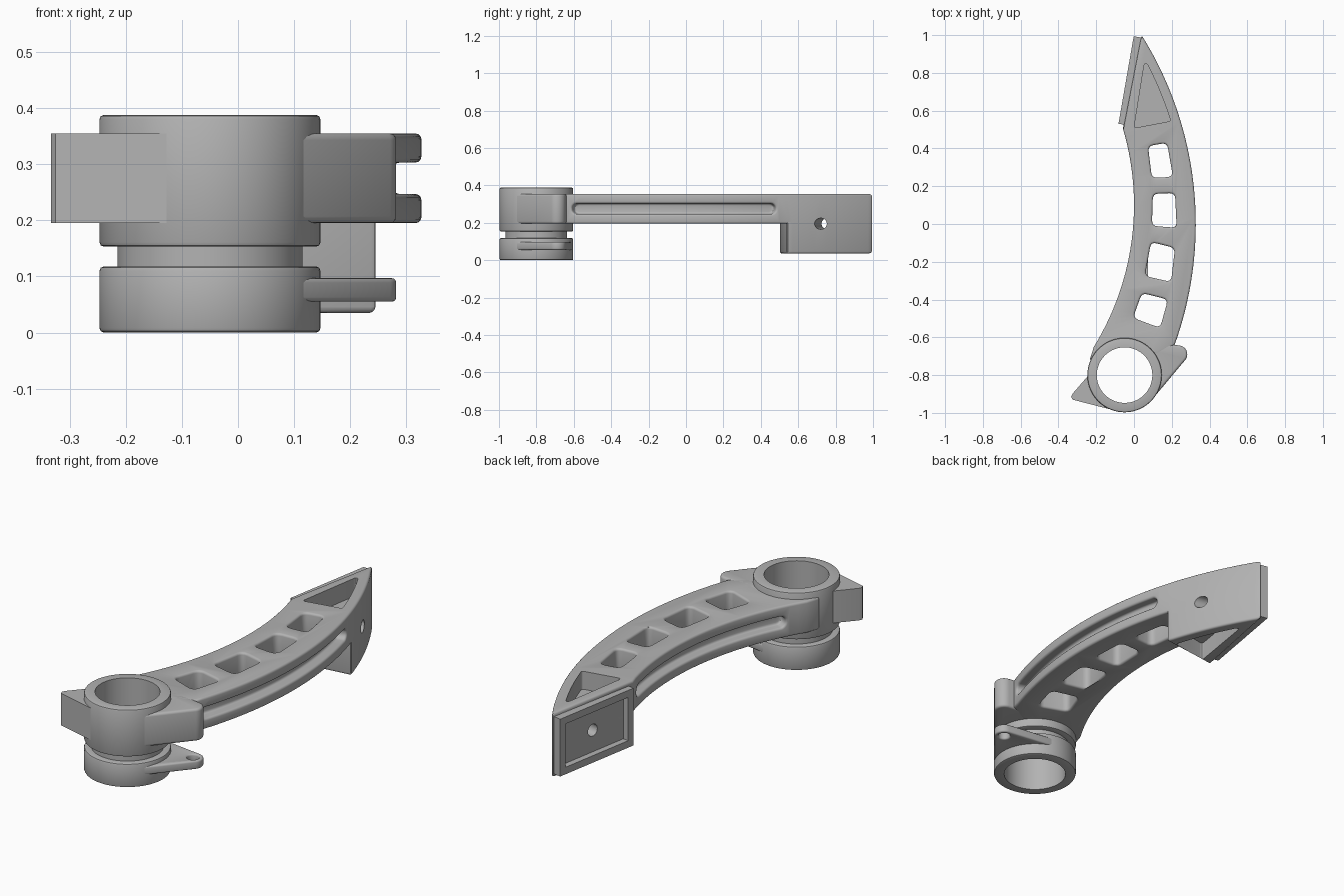
import bpy, bmesh, math
from mathutils import Vector

cube = bpy.data.objects.get("Cube")
if cube:
    bpy.data.objects.remove(cube, do_unlink=True)

grey = bpy.data.materials.new("plain grey")
grey.use_nodes = True
grey.diffuse_color = (0.45, 0.45, 0.45, 1)
grey.node_tree.nodes["Principled BSDF"].inputs["Base Color"].default_value = (0.45, 0.45, 0.45, 1)


# ---- helpers ----
def finish(name, bm):
    bmesh.ops.recalc_face_normals(bm, faces=bm.faces)
    mesh = bpy.data.meshes.new(name)
    bm.to_mesh(mesh)
    bm.free()
    ob = bpy.data.objects.new(name, mesh)
    bpy.context.collection.objects.link(ob)
    mesh.materials.append(grey)
    return ob


def raise_faces(bm, faces, dz):
    out = bmesh.ops.extrude_face_region(bm, geom=faces)["geom"]
    verts = [g for g in out if isinstance(g, bmesh.types.BMVert)]
    bmesh.ops.translate(bm, verts=verts, vec=(0, 0, dz))


def prism(name, pts, z0, z1):
    bm = bmesh.new()
    face = bm.faces.new([bm.verts.new((p[0], p[1], z0)) for p in pts])
    raise_faces(bm, [face], z1 - z0)
    return finish(name, bm)


def modify(ob, kind, **settings):
    mod = ob.modifiers.new(kind.lower(), kind)
    for key, value in settings.items():
        setattr(mod, key, value)
    bpy.context.view_layer.objects.active = ob
    bpy.ops.object.modifier_apply(modifier=mod.name)


def cut(ob, cutter):
    modify(ob, 'BOOLEAN', operation='DIFFERENCE', solver='EXACT', object=cutter)
    bpy.data.objects.remove(cutter, do_unlink=True)


def soften(ob, width):
    modify(ob, 'BEVEL', width=width, segments=3, limit_method='ANGLE',
           angle_limit=math.radians(40), use_clamp_overlap=False)


def rounded(pts, r, steps=4):
    pts, out = [Vector(p) for p in pts], []
    for i, p in enumerate(pts):
        a, b = pts[i - 1] - p, pts[(i + 1) % len(pts)] - p
        a, b = (p + v.normalized() * min(r, v.length * 0.4) for v in (a, b))
        for k in range(steps + 1):
            t = k / steps
            out.append(a * (1 - t) ** 2 + p * 2 * t * (1 - t) + b * t * t)
    return out


def circle(c, r, n=64):
    return [(c[0] + r * math.cos(2 * math.pi * i / n),
             c[1] + r * math.sin(2 * math.pi * i / n)) for i in range(n)]


def arc(c, r, y0, y1, n=28):
    a0, a1 = (math.asin((y - c[1]) / r) for y in (y0, y1))
    return [(c[0] + r * math.cos(a0 + (a1 - a0) * i / n),
             c[1] + r * math.sin(a0 + (a1 - a0) * i / n)) for i in range(n + 1)]


def groove_cutter(c, r0, r1, y0, y1, z, half):
    # lofted slot with rounded ends, following an arc
    r = (r0 + r1) / 2
    a0, a1 = (math.asin((y - c[1]) / r) for y in (y0, y1))
    length, cap = (a1 - a0) * r, [0.03, 0.15, 0.4, 0.7, 1]
    ds = [half * t for t in cap] + [half + (length - 2 * half) * i / 24 for i in range(1, 24)]
    ds += [length - half * t for t in reversed(cap)]
    bm, rings = bmesh.new(), []
    for d in ds:
        e = min(d, length - d, half)
        h, a = math.sqrt(half ** 2 - (half - e) ** 2), a0 + d / r
        rings.append([bm.verts.new((c[0] + q * math.cos(a), c[1] + q * math.sin(a), z + s * h))
                      for q, s in ((r0, -1), (r1, -1), (r1, 1), (r0, 1))])
    for p, q in zip(rings, rings[1:]):
        for i in range(4):
            j = (i + 1) % 4
            bm.faces.new((p[i], p[j], q[j], q[i]))
    bm.faces.new(rings[0])
    bm.faces.new(rings[-1])
    return finish("groove_cutter", bm)


RING = (-0.05, -0.80)
OUT_C, OUT_R = (-1.559, 0), 1.886      # convex edge
IN_C, IN_R = (-1.43, 0.1), 1.43        # concave edge
LOW, TOP, FOOT = 0.195, 0.355, 0.035
A, TIP = Vector((-0.05, 0.5)), Vector((0.037, 1.0))
U = (TIP - A).normalized()
N = Vector((-U.y, U.x))


def along(u, n):
    return A + U * u + N * n


def bolt_cutter():
    p = along(0.257, 0)
    bm = bmesh.new()
    bmesh.ops.create_cone(bm, cap_ends=True, segments=24, radius1=0.03, radius2=0.03, depth=1)
    ob = finish("bolt_cutter", bm)
    ob.rotation_euler = (math.pi / 2, 0, math.atan2(N.y, N.x) + math.pi / 2)
    ob.location = (p.x, p.y, LOW)
    bpy.context.view_layer.update()
    return ob


def bore_cutter():
    return prism("bore_cutter", circle(RING, 0.17), -0.1, 0.5)


# ---- curved arm with deeper head at the far end ----
bm = bmesh.new()


def vert_list(pts):
    return [bm.verts.new((p[0], p[1], LOW)) for p in pts]


inner = vert_list(arc(IN_C, IN_R, -0.65, 0.5))
outer = vert_list(arc(OUT_C, OUT_R, 0.54, -0.64))
root = vert_list([(-0.05, -0.8), (-0.235, -0.72)])
tip = vert_list(arc(OUT_C, OUT_R, 1.0, 0.54, 16)[:-1])
arm_face = bm.faces.new(inner + outer + root)
head_face = bm.faces.new([inner[-1]] + tip + [outer[0]])
raise_faces(bm, [arm_face, head_face], TOP - LOW)
bm.normal_update()
head = [f for f in bm.faces if all(v.co.z < LOW + 0.01 for v in f.verts)
        and f.calc_center_median().y > 0.5]
raise_faces(bm, head, FOOT - LOW)
arm = finish("curved_arm", bm)

# side grooves
MID = (LOW + TOP) / 2
cut(arm, groove_cutter(OUT_C, OUT_R - 0.05, OUT_R + 0.04, -0.61, 0.48, MID, 0.028))
cut(arm, groove_cutter(IN_C, IN_R - 0.04, IN_R + 0.045, -0.56, 0.45, MID, 0.028))

# lightening windows
windows = [
    [(0.074, 0.413), (0.175, 0.43), (0.206, 0.25), (0.095, 0.243)],
    [(0.10, 0.16), (0.217, 0.164), (0.226, -0.02), (0.095, -0.01)],
    [(0.09, -0.095), (0.217, -0.127), (0.196, -0.307), (0.058, -0.275)],
    [(0.042, -0.365), (0.18, -0.40), (0.138, -0.55), (-0.005, -0.497)],
]
for w in windows:
    cut(arm, prism("window_cutter", rounded(w, 0.03), 0, 0.5))
soften(arm, 0.011)

# triangular pockets above and below the head
pocket = rounded([(0.0, 0.508)] + arc(OUT_C, OUT_R - 0.05, 0.545, 0.85, 12) + [(0.055, 0.85)], 0.015)
cut(arm, prism("pocket_cutter", pocket, TOP - 0.09, 0.5))
cut(arm, prism("pocket_cutter", pocket, -0.1, FOOT + 0.09))
cut(arm, bolt_cutter())
cut(arm, bore_cutter())

# ---- framed mounting plate on the flat of the head ----
plate = prism("mounting_plate", [along(0.025, -0.01), along(0.495, -0.01),
                                 along(0.495, 0.037), along(0.025, 0.037)], FOOT + 0.017, TOP - 0.017)
cut(plate, prism("recess_cutter", [along(0.06, 0.007), along(0.46, 0.007),
                                   along(0.46, 0.1), along(0.06, 0.1)], FOOT + 0.052, TOP - 0.052))
cut(plate, bolt_cutter())

# ---- turned collar: two bands joined by a narrow neck ----
bm = bmesh.new()
R, C = 0.197, 0.008
profile = [(0.147, 0)]
for z0, z1 in ((0, 0.118), (0.153, 0.388)):
    if z0:
        profile.append((0.165, z0))
    profile += [(R - C, z0), (R - C * 0.3, z0 + C * 0.3), (R, z0 + C),
                (R, z1 - C), (R - C * 0.3, z1 - C * 0.3), (R - C, z1)]
    if not z0:
        profile.append((0.165, z1))
profile.append((0.147, 0.388))
vs = [bm.verts.new((RING[0] + r, RING[1], z)) for r, z in profile]
edges = [bm.edges.new((vs[i - 1], vs[i])) for i in range(len(vs))]
bmesh.ops.spin(bm, geom=vs + edges, cent=(*RING, 0), axis=(0, 0, 1), angle=2 * math.pi,
               steps=72, use_merge=True)
bmesh.ops.remove_doubles(bm, verts=bm.verts, dist=0.0001)
collar = finish("collar", bm)

# ---- ears on the collar ----
EAR, EAR_R = Vector((0.235, -0.69)), 0.047
axis = EAR - Vector(RING)
heading = math.atan2(axis.y, axis.x)
spread = math.acos((R - EAR_R) / axis.length)


def ear_outline():
    turn = [heading - spread + 2 * spread * i / 16 for i in range(17)]
    ends = [(RING[0] + (R - 0.002) * math.cos(heading + s * spread),
             RING[1] + (R - 0.002) * math.sin(heading + s * spread)) for s in (1, -1)]
    return [(EAR.x + EAR_R * math.cos(t), EAR.y + EAR_R * math.sin(t)) for t in turn] \
        + [ends[0], RING, ends[1]]


upper_ear = prism("upper_ear", ear_outline(), LOW, TOP)
soften(upper_ear, 0.012)
cut(upper_ear, bore_cutter())

lower_ear = prism("lower_ear", ear_outline(), 0.055, 0.097)
cut(lower_ear, prism("eye_cutter", circle(EAR, 0.028, 32), 0, 0.2))
soften(lower_ear, 0.008)
cut(lower_ear, bore_cutter())

thumb_stop = prism("thumb_stop", [(-0.24, -0.80), (-0.325, -0.898), (-0.333, -0.915), (-0.325, -0.93),
                                  (-0.10, -0.988), RING], LOW, TOP)
cut(thumb_stop, bore_cutter())

# ---- smooth shading with sharp edges kept ----
parts = [arm, plate, collar, upper_ear, lower_ear, thumb_stop]
bpy.ops.object.select_all(action='DESELECT')
for ob in parts:
    ob.select_set(True)
bpy.context.view_layer.objects.active = arm
bpy.ops.object.shade_smooth_by_angle(angle=math.radians(32))
